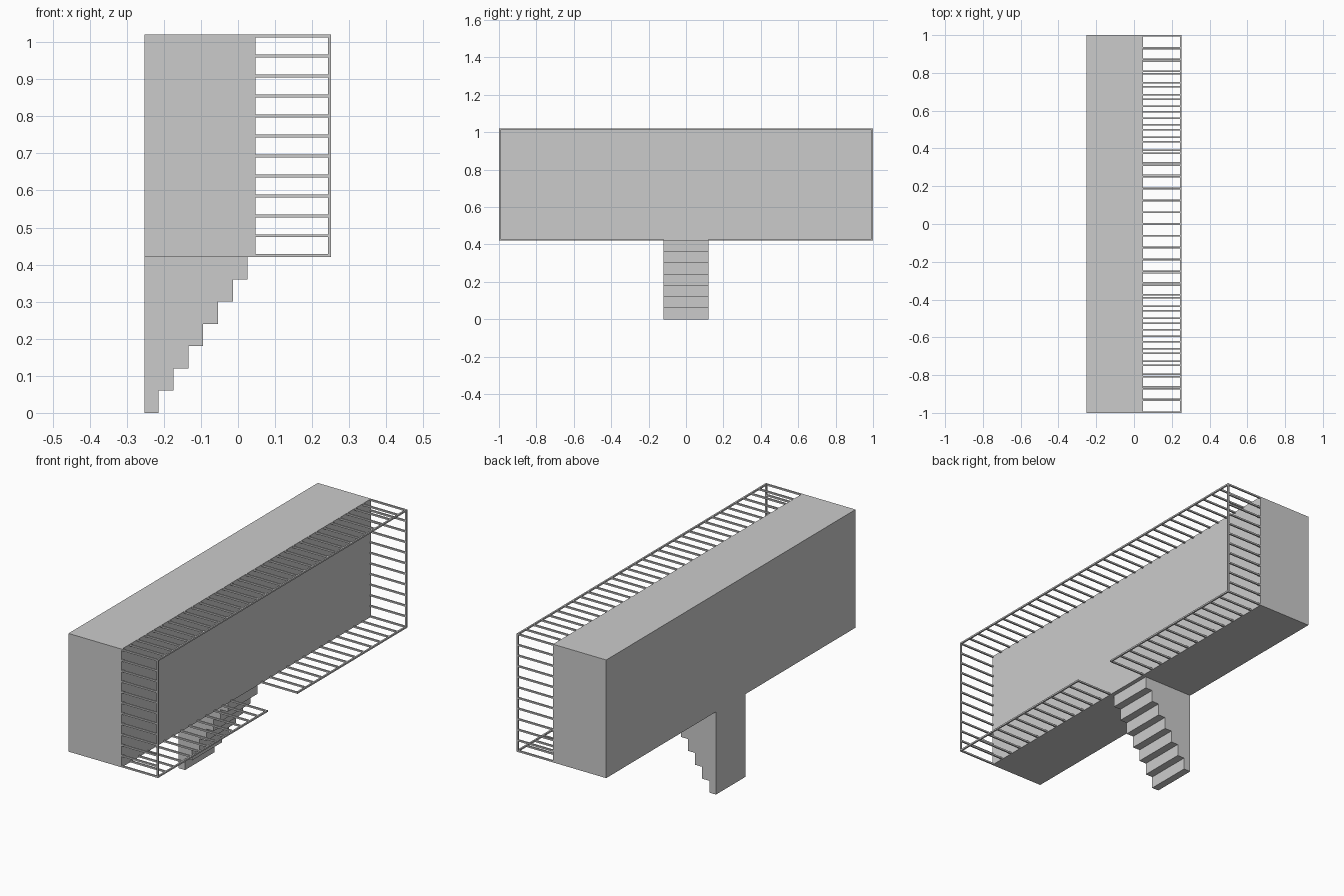
import bpy
import bmesh
from mathutils import Vector

old = bpy.data.objects.get("Cube")
if old:
    bpy.data.objects.remove(old, do_unlink=True)

grey = bpy.data.materials.new("plain_grey")
grey.use_nodes = True
colour = (0.6, 0.6, 0.6, 1)
grey.diffuse_color = colour
grey.node_tree.nodes["Principled BSDF"].inputs["Base Color"].default_value = colour

BACK, WALL, OUTER = -0.252, 0.047, 0.251   # depth of the block and the frame
FLOOR, ROOF = 0.42, 1.02
END = 1.0
STAIR = 0.119                              # half width of the stair
BAR = 0.008


def finish(name, bm):
    bmesh.ops.recalc_face_normals(bm, faces=bm.faces)
    mesh = bpy.data.meshes.new(name)
    bm.to_mesh(mesh)
    bm.free()
    mesh.materials.append(grey)
    obj = bpy.data.objects.new(name, mesh)
    bpy.context.collection.objects.link(obj)
    return obj


def add_box(bm, low, high):
    low, high = Vector(low), Vector(high)
    verts = bmesh.ops.create_cube(bm, size=1)["verts"]
    bmesh.ops.scale(bm, vec=high - low, verts=verts)
    bmesh.ops.translate(bm, vec=(low + high) / 2, verts=verts)


def spread(start, stop, gaps):
    return [start + (stop - start) * i / gaps for i in range(gaps + 1)]


def flat_ladder(name, y0, y1, z, gaps):
    """Horizontal ladder: outer rail along y with rungs reaching the wall."""
    bm = bmesh.new()
    add_box(bm, (OUTER - BAR, y0, z), (OUTER, y1, z + BAR))
    for y in spread(y0, y1 - BAR, gaps):
        add_box(bm, (WALL, y, z), (OUTER - BAR, y + BAR, z + BAR))
    return finish(name, bm)


def end_ladder(name, y):
    """Upright ladder closing one end of the frame."""
    bm = bmesh.new()
    add_box(bm, (OUTER - BAR, y, FLOOR + BAR), (OUTER, y + BAR, ROOF - BAR))
    for z in spread(FLOOR, ROOF - BAR, 11)[1:-1]:
        add_box(bm, (WALL, y, z), (OUTER - BAR, y + BAR, z + BAR))
    return finish(name, bm)


# Main block
bm = bmesh.new()
add_box(bm, (BACK, -END, FLOOR), (WALL, END, ROOF))
finish("main_block", bm)

# Stepped support: stair profile extruded across its width
STEPS, RISE, RUN = 7, 0.06, 0.04
profile = [(BACK, 0)]
for i in range(STEPS):
    x = BACK - 0.002 + RUN * (i + 1)
    profile += [(x, RISE * i), (x, RISE * (i + 1))]
profile.append((BACK, FLOOR))
bm = bmesh.new()
face = bm.faces.new([bm.verts.new((x, -STAIR, z)) for x, z in profile])
side = bmesh.ops.extrude_face_region(bm, geom=[face])
moved = [g for g in side["geom"] if isinstance(g, bmesh.types.BMVert)]
bmesh.ops.translate(bm, vec=(0, 2 * STAIR, 0), verts=moved)
finish("stepped_support", bm)

# Slatted frame around the open side, with a gap below at the stair
flat_ladder("top_slats", -END, END, ROOF - BAR, 32)
flat_ladder("bottom_slats_front", -END, -STAIR, FLOOR, 13)
flat_ladder("bottom_slats_back", STAIR, END, FLOOR, 13)
end_ladder("end_slats_front", -END)
end_ladder("end_slats_back", END - BAR)
